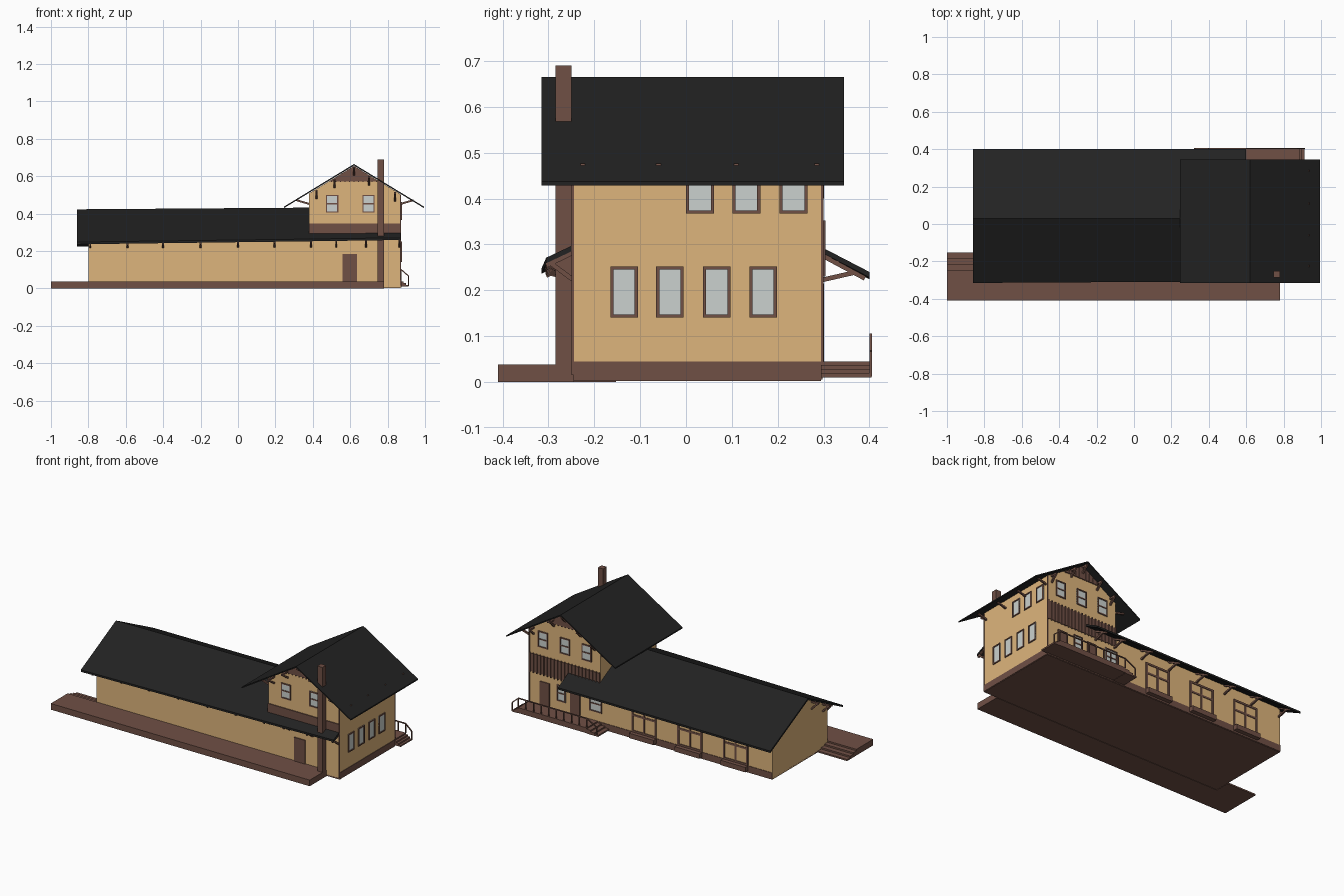
import bpy
from mathutils import Vector as V

if "Cube" in bpy.data.objects:
    bpy.data.objects.remove(bpy.data.objects["Cube"])

def material(name, rgb):
    m = bpy.data.materials.new(name)
    m.diffuse_color = (*rgb, 1)
    m.use_nodes = True
    m.node_tree.nodes["Principled BSDF"].inputs["Base Color"].default_value = m.diffuse_color
    return m

TAN = material("tan_wall", (0.73, 0.46, 0.20))
BROWN = material("brown_wood", (0.16, 0.08, 0.06))
BLACK = material("dark_roof", (0.016, 0.016, 0.016))
GLASS = material("pale_glass", (0.60, 0.64, 0.62))

def prism(name, pts, vec, mat):
    """Flat polygon pushed along a vector."""
    n = len(pts)
    a = [V(p) for p in pts]
    faces = [list(range(n))[::-1], list(range(n, 2 * n))]
    faces += [[i, (i + 1) % n, (i + 1) % n + n, i + n] for i in range(n)]
    me = bpy.data.meshes.new(name)
    me.from_pydata(a + [p + V(vec) for p in a], [], faces)
    import bmesh
    bm = bmesh.new()
    bm.from_mesh(me)
    bmesh.ops.recalc_face_normals(bm, faces=bm.faces)
    bm.to_mesh(me)
    bm.free()
    me.materials.append(mat)
    ob = bpy.data.objects.new(name, me)
    bpy.context.collection.objects.link(ob)
    return ob

def box(name, x0, x1, y0, y1, z0, z1, mat=BROWN):
    return prism(name, [(x0, y0, z0), (x1, y0, z0), (x1, y1, z0), (x0, y1, z0)], (0, 0, z1 - z0), mat)

def beam(name, p, q, w=0.01, mat=BROWN):
    """Square bar from p to q."""
    p, q = V(p), V(q)
    d = (q - p).normalized()
    s = d.cross(V((0, 0, 1)))
    if s.length < 1e-3:
        s = V((1, 0, 0))
    s = s.normalized() * w / 2
    u = s.cross(d)
    prism(name, [p - s - u, p + s - u, p + s + u, p - s + u], q - p, mat)

def slab(name, pts, t=0.01):
    prism(name, pts, (0, 0, -t), BLACK)

# Wall planes: front, back, right, left
XL, X0, X1, YF, YB = -0.80, 0.38, 0.87, -0.245, 0.295

def on_wall(name, side, u0, u1, z0, z1, depth=0.006, mat=BROWN):
    if side == "front":
        box(name, u0, u1, YF - depth, YF + 0.002, z0, z1, mat)
    elif side == "back":
        box(name, u0, u1, YB - 0.002, YB + depth, z0, z1, mat)
    else:
        box(name, X1 - 0.002, X1 + depth, u0, u1, z0, z1, mat)

def framed(name, side, u0, u1, z0, z1, fill, bars_z=(), bars_u=(), f=0.007):
    on_wall(name + "_panel", side, u0, u1, z0, z1, 0.002, fill)
    for a, b in ((u0, u0 + f), (u1 - f, u1)):
        on_wall(name + "_jamb", side, a, b, z0, z1)
    for a, b in ((z0, z0 + f), (z1 - f, z1)):
        on_wall(name + "_rail", side, u0 + f, u1 - f, a, b)
    for z in bars_z:
        on_wall(name + "_bar", side, u0 + f, u1 - f, z - f / 2, z + f / 2, 0.005)
    for u in bars_u:
        on_wall(name + "_mullion", side, u - f / 2, u + f / 2, z0 + f, z1 - f, 0.005)

# Long hall and two-storey block
prism("hall_walls", [(XL, YF, 0.005), (XL, YB, 0.005), (XL, YB, 0.278), (XL, 0.03, 0.412), (XL, YF, 0.27)],
      (X0 - XL + 0.01, 0, 0), TAN)
prism("tower_walls", [(X0, YF, 0.005), (X1, YF, 0.005), (X1, YF, 0.503), (0.62, YF, 0.655), (X0, YF, 0.508)],
      (0, YB - YF, 0), TAN)
box("base_floor", XL, X1, YF, YB, 0.002, 0.012)
on_wall("base_board_right", "right", YF, YB, 0.005, 0.045, 0.003)
on_wall("base_board_back", "back", XL, X1, 0.005, 0.045, 0.003)

# Low roof, slightly rising to the right, with skirt strips round the tower
slab("low_roof_front", [(-0.86, -0.315, 0.248), (0.38, -0.308, 0.264), (0.38, 0.03, 0.432), (-0.86, 0.03, 0.423)], 0.012)
slab("low_roof_back", [(-0.86, 0.40, 0.236), (0.38, 0.40, 0.240), (0.38, 0.03, 0.432), (-0.86, 0.03, 0.423)], 0.012)
slab("skirt_roof_front", [(0.38, -0.308, 0.264), (0.87, -0.305, 0.271), (0.87, -0.245, 0.299), (0.38, -0.245, 0.296)], 0.012)
slab("skirt_roof_back", [(0.38, 0.40, 0.240), (0.60, 0.40, 0.240), (0.60, 0.29, 0.297), (0.38, 0.29, 0.297)], 0.012)

# Tower roof
for s in (-1, 1):
    e = 0.62 + s * 0.375
    slab("tower_roof", [(0.62, -0.315, 0.665), (e, -0.315, 0.437), (e, 0.345, 0.437), (0.62, 0.345, 0.665)], 0.008)

# Chimney
box("chimney", 0.745, 0.78, -0.285, -0.25, 0, 0.69)
beam("corner_board", (0.868, -0.247, 0.015), (0.868, -0.247, 0.50), 0.006)
beam("corner_board", (0.868, 0.297, 0.045), (0.868, 0.297, 0.50), 0.006)

# Platform with end steps
box("platform", -1, 0.78, -0.41, -0.245, 0, 0.038)
for i in range(3):
    box("platform_step", -1, XL, -0.246, -0.153 - 0.031 * i, 0, 0.0095 * (i + 1))

# Timber bands and gable boards
on_wall("front_band", "front", X0, X1, 0.29, 0.347)
on_wall("back_band", "back", X0, X1, 0.235, 0.347, 0.004)
for i in range(21):
    x = X0 + 0.004 + i * 0.024
    on_wall("band_batten", "back", x - 0.003, x + 0.003, 0.23, 0.352, 0.009)
for y, d in ((YF, -0.006), (YB, 0.006)):
    prism("gable_boards", [(0.49, y, 0.572), (0.75, y, 0.572), (0.62, y, 0.655)], (0, d, 0), BROWN)
    for i in range(-5, 6):
        x = 0.62 + i * 0.024
        beam("gable_batten", (x, y + d, 0.568), (x, y + d, 0.65 - 0.62 * abs(x - 0.62)), 0.006)

# Front openings
for x in (0.47, 0.665):
    framed("front_window", "front", x, x + 0.066, 0.405, 0.50, GLASS, (0.453,))
on_wall("front_door", "front", 0.56, 0.636, 0.038, 0.185)

# Right openings
for y in (-0.165, -0.065, 0.037, 0.138):
    framed("right_lower_window", "right", y, y + 0.06, 0.14, 0.252, GLASS)
for y in (0.0, 0.101, 0.204):
    framed("right_upper_window", "right", y, y + 0.061, 0.367, 0.463, GLASS)

# Back openings
for x in (0.475, 0.625, 0.775):
    framed("back_upper_window", "back", x - 0.034, x + 0.034, 0.40, 0.50, GLASS, (0.45,))
for x in (0.73, 0.52):
    on_wall("back_door", "back", x, x + 0.065, 0.045, 0.19)
for x, w in ((0.62, 0.06), (0.37, 0.085)):
    framed("back_lower_window", "back", x, x + w, 0.10, 0.20, GLASS, (0.15,))
for x in (0.08, -0.235, -0.55):
    framed("freight_door", "back", x - 0.085, x + 0.085, 0.045, 0.215, TAN, (0.15,), (x,), 0.012)
    box("freight_dock", x - 0.085, x + 0.085, YB, YB + 0.03, 0.015, 0.045)

# Back deck with steps at both ends
box("deck", 0.40, 0.87, YB, 0.405, 0.012, 0.045)
for i in range(3):
    h = 0.037 - 0.009 * i
    box("deck_step_right", 0.87 + 0.014 * i, 0.884 + 0.014 * i, YB, 0.405, 0.010, h)
    box("deck_step_left", 0.373 - 0.026 * i, 0.40 - 0.026 * i, YB, 0.405, 0.010, h)

# Deck railing
YR = 0.403
for i in range(10):
    x = 0.40 + 0.47 * i / 9
    beam("rail_post", (x, YR, 0.045), (x, YR, 0.103), 0.006)
beam("hand_rail", (0.40, YR, 0.103), (0.87, YR, 0.103), 0.006)
for a, b in ((0.87, 0.912), (0.40, 0.33)):
    beam("stair_rail", (a, YR, 0.103), (b, YR, 0.066), 0.006)
    beam("stair_post", (b, YR, 0.066), (b, YR, 0.012), 0.006)

# Eave brackets of the low roof
for x in (-0.79, -0.59, -0.4, -0.2, 0, 0.195, 0.39, 0.525, 0.685, 0.862):
    zf = 0.236 + 0.023 * (x + 0.86) / 1.73
    beam("front_rafter", (x, YF, zf + 0.024), (x, -0.305, zf - 0.005))
    beam("front_brace", (x, YF, 0.222), (x, -0.295, zf))
    if x < 0.6:
        beam("back_rafter", (x, YB, 0.277), (x, 0.39, 0.226))
        beam("back_brace", (x, YB, 0.222), (x, 0.365, 0.238))
# Hall gable-end brackets
for y in (-0.2, -0.09, 0.03, 0.15, 0.25):
    z = 0.403 - 0.52 * abs(y - 0.03)
    beam("gable_end_rafter", (XL, y, z), (-0.85, y, z))
    beam("gable_end_brace", (XL, y, z - 0.045), (-0.845, y, z))

# Tower roof brackets
for x in (0.42, 0.515, 0.62, 0.70, 0.84):
    z = 0.645 - 0.615 * abs(x - 0.62)
    for y, d in ((YF, -0.06), (YB, 0.043)):
        beam("tower_gable_rafter", (x, y, z), (x, y + d, z))
        beam("tower_gable_brace", (x, y, z - 0.04), (x, y + d, z))
for y in (-0.225, -0.06, 0.11, 0.285):
    for x, s in ((X1, 1), (X0, -1)):
        beam("tower_side_brace", (x, y, 0.452), (x + 0.068 * s, y, 0.472))
